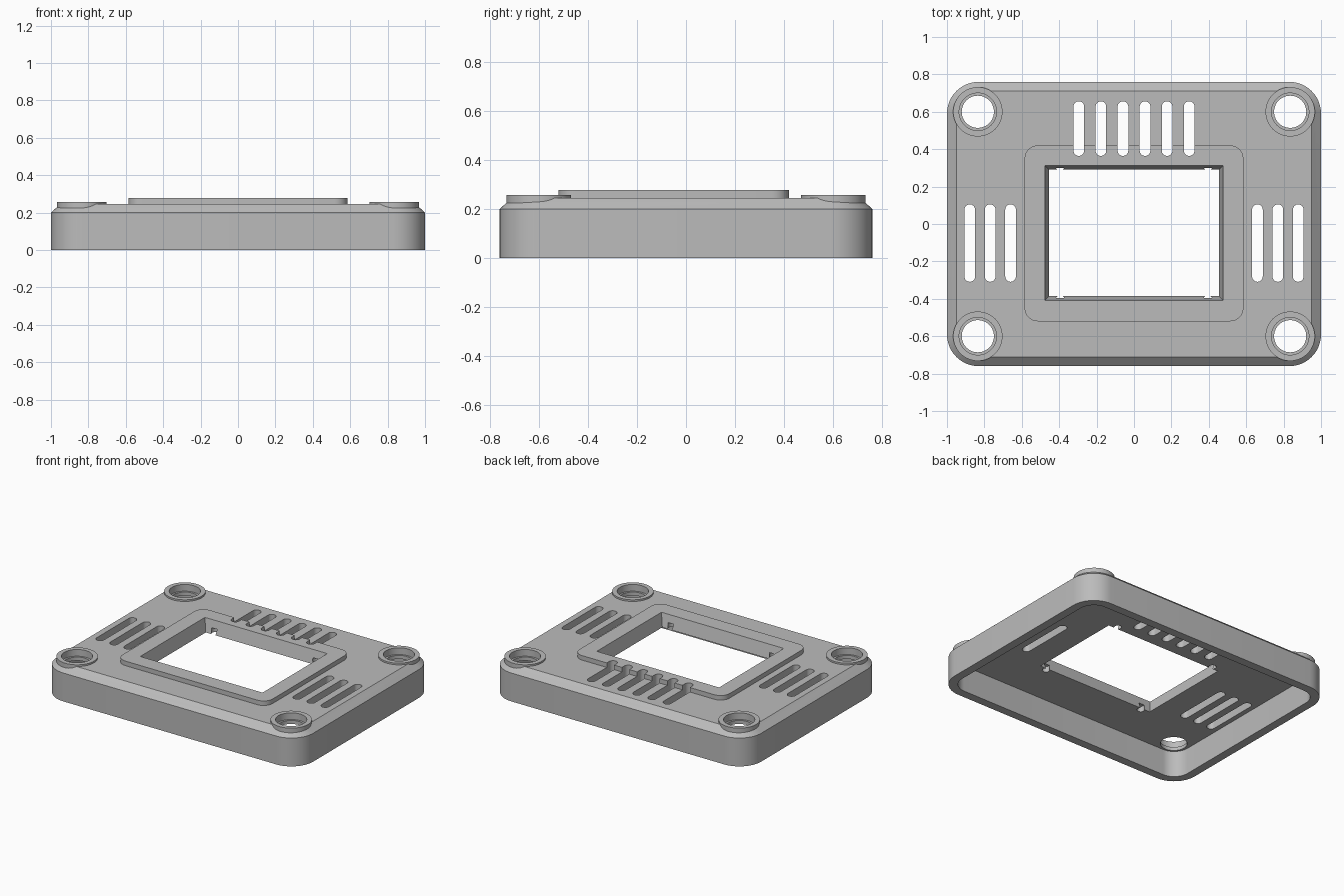
import bpy, bmesh, math

if "Cube" in bpy.data.objects:
    bpy.data.objects.remove(bpy.data.objects["Cube"])

plastic = bpy.data.materials.new("grey plastic")
plastic.diffuse_color = (0.5, 0.5, 0.5, 1)
plastic.use_nodes = True
plastic.node_tree.nodes["Principled BSDF"].inputs["Base Color"].default_value = plastic.diffuse_color


def rounded(cx, cy, hx, hy, r, seg):
    """Outline of a rounded rectangle, counter-clockwise."""
    pts = []
    for q, (sx, sy) in enumerate([(1, 1), (-1, 1), (-1, -1), (1, -1)]):
        for i in range(seg + 1):
            a = (q + i / seg) * math.pi / 2
            pts.append((cx + sx * (hx - r) + r * math.cos(a),
                        cy + sy * (hy - r) + r * math.sin(a)))
    return pts


def loft(name, rings):
    """Closed solid through (z, outline) rings of equal point count."""
    bm = bmesh.new()
    loops = [[bm.verts.new((x, y, z)) for x, y in pts] for z, pts in rings]
    bm.faces.new(loops[0][::-1])
    bm.faces.new(loops[-1])
    n = len(loops[0])
    for a, b in zip(loops, loops[1:]):
        for i in range(n):
            j = (i + 1) % n
            bm.faces.new((a[i], a[j], b[j], b[i]))
    bmesh.ops.remove_doubles(bm, verts=bm.verts, dist=1e-5)
    bmesh.ops.recalc_face_normals(bm, faces=bm.faces)
    me = bpy.data.meshes.new(name)
    bm.to_mesh(me)
    bm.free()
    me.materials.append(plastic)
    ob = bpy.data.objects.new(name, me)
    bpy.context.collection.objects.link(ob)
    return ob


def block(name, cx, cy, hx, hy, r, z0, z1, seg=8):
    pts = rounded(cx, cy, hx, hy, r, seg)
    return loft(name, [(z0, pts), (z1, pts)])


def cylinder(name, x, y, r, z0, z1, n=48):
    pts = [(x + r * math.cos(2 * math.pi * i / n),
            y + r * math.sin(2 * math.pi * i / n)) for i in range(n)]
    return loft(name, [(z0, pts), (z1, pts)])


def combine(target, tool, operation):
    bpy.context.view_layer.objects.active = target
    m = target.modifiers.new(operation, 'BOOLEAN')
    m.operation, m.solver, m.object = operation, 'EXACT', tool
    bpy.ops.object.modifier_apply(modifier=m.name)
    bpy.data.objects.remove(tool)


CEIL = 0.185
corners = [(sx * 0.835, sy * 0.6) for sx in (-1, 1) for sy in (-1, 1)]

# Shell with chamfered top edge
side = rounded(0, 0, 1.0, 0.76, 0.17, 12)
cover = loft("cover", [(0, side), (0.2, side),
                       (0.245, rounded(0, 0, 0.95, 0.71, 0.12, 12))])

# Raised window frame and corner bosses
combine(cover, block("frame", 0, -0.05, 0.585, 0.47, 0.07, 0.21, 0.277), 'UNION')
for x, y in corners:
    combine(cover, cylinder("boss", x, y, 0.132, 0.205, 0.257, 64), 'UNION')

# Hollow underside
combine(cover, block("cavity", 0, 0, 0.94, 0.70, 0.11, -0.1, CEIL, 12), 'DIFFERENCE')

# Stepped screw holes
for x, y in corners:
    combine(cover, cylinder("screw_hole", x, y, 0.086, 0.1, 0.4), 'DIFFERENCE')
    combine(cover, cylinder("counterbore", x, y, 0.1, 0.21, 0.4), 'DIFFERENCE')


# Tapered window opening
def window(z):
    g = 0.022 * (z - CEIL) / (0.277 - CEIL)
    hx, y0, y1 = 0.455 + g, -0.386 - g, 0.291 + g
    return z, [(-hx, y0), (hx, y0), (hx, y1), (-hx, y1)]


combine(cover, loft("window", [window(0.12), window(0.35)]), 'DIFFERENCE')

# Blind pin holes beside the window
for x in (-0.395, 0.395):
    for y in (0.31, -0.405):
        combine(cover, cylinder("pin_hole", x, y, 0.024, 0.1, 0.225, 24), 'DIFFERENCE')

# Vent slots: one row of six behind, three on each side
slots = [((i - 2.5) * 0.118, 0.51, 0.146) for i in range(6)]
slots += [(s * (0.66 + i * 0.109), -0.102, 0.207) for s in (-1, 1) for i in range(3)]
for x, y, hy in slots:
    combine(cover, block("vent", x, y, 0.0285, hy, 0.0284, 0.1, 0.4), 'DIFFERENCE')

# Smooth rounded walls, keep edges sharp
bpy.ops.object.select_all(action='DESELECT')
cover.select_set(True)
bpy.context.view_layer.objects.active = cover
bpy.ops.object.shade_smooth_by_angle(angle=math.radians(30))
